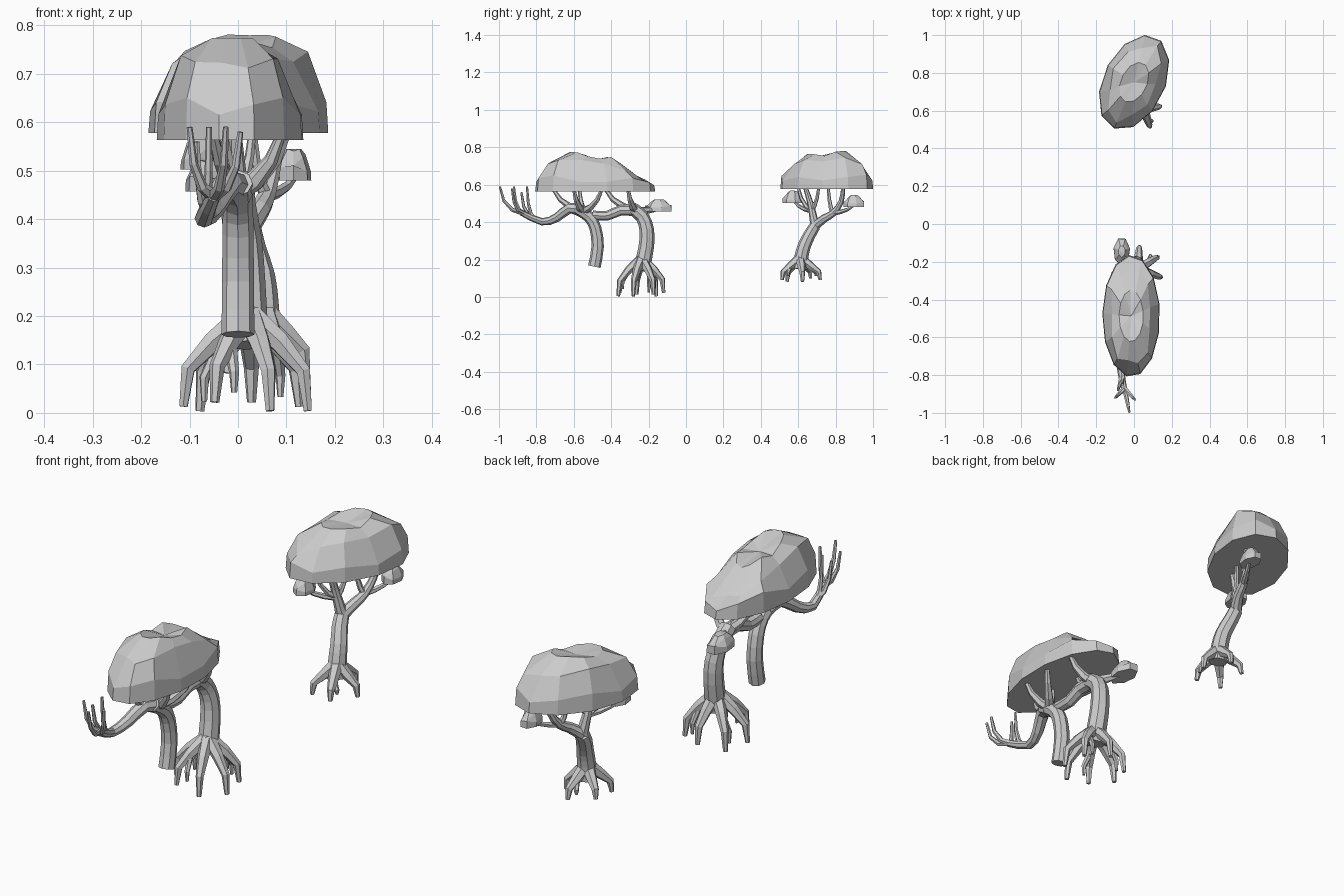
import bpy, bmesh, math
from mathutils import Vector

if "Cube" in bpy.data.objects:
    bpy.data.objects.remove(bpy.data.objects["Cube"])


def make_object(name, bm):
    bmesh.ops.recalc_face_normals(bm, faces=bm.faces)
    me = bpy.data.meshes.new(name)
    bm.to_mesh(me)
    bm.free()
    bpy.context.collection.objects.link(bpy.data.objects.new(name, me))


def bridge(bm, rings):
    for a, b in zip(rings, rings[1:]):
        for k in range(len(a)):
            j = (k + 1) % len(a)
            bm.faces.new((a[k], a[j], b[j], b[k]))


def tube(bm, pts, r0, r1, sides=6):
    """Faceted limb along pts, tapering from r0 to r1."""
    P, ref, rings = [Vector(p) for p in pts], None, []
    for i, p in enumerate(P):
        t = (P[min(i + 1, len(P) - 1)] - P[max(i - 1, 0)]).normalized()
        ref = ref or t.orthogonal()
        u = (ref - t * ref.dot(t)).normalized()
        ref, v = u, t.cross(u)
        r = r0 + (r1 - r0) * i / (len(P) - 1)
        turn = [2 * math.pi * k / sides for k in range(sides)]
        rings.append([bm.verts.new(p + r * (u * math.cos(a) + v * math.sin(a))) for a in turn])
    bridge(bm, rings)
    bm.faces.new(rings[0])
    bm.faces.new(rings[-1])


def rounded(pts):
    """Insert a point on the curve between each pair."""
    P, out = [Vector(p) for p in pts], []
    for i in range(len(P) - 1):
        before, after = P[max(i - 1, 0)], P[min(i + 2, len(P) - 1)]
        out += [P[i], (9 * (P[i] + P[i + 1]) - before - after) / 16]
    return out + [P[-1]]


def limb(name, pts, r0, r1, sides=8):
    bm = bmesh.new()
    tube(bm, rounded(pts), r0, r1, sides)
    make_object(name, bm)


def branches(name, start, tips, r0, r1, spread=.12):
    """Limbs from one fork that swing outward before rising to their tips."""
    bm, a = bmesh.new(), Vector(start)
    for tip in tips:
        d = Vector(tip) - a
        bow = Vector((d.x, d.y, -d.z)) * spread
        path = [a + d * t + bow * 4 * t * (1 - t) for t in (0, .3, .65, 1)]
        tube(bm, path, r0, r1)
    make_object(name, bm)


def height(profile, t):
    """Linear lookup on evenly spaced heights, t from 0 to 1."""
    f = min(max(t, 0), 1) * (len(profile) - 1)
    i = min(int(f), len(profile) - 2)
    return profile[i] + (profile[i + 1] - profile[i]) * (f - i)


def canopy(name, centre, rx, ry, tilt, profile, rim, n=12):
    """Flat-bottomed faceted dome whose crest follows a lengthwise profile."""
    bm, c, rings = bmesh.new(), Vector(centre), []
    span = math.hypot(rx * math.sin(tilt), ry * math.cos(tilt))

    def vert(x, y, z):
        return bm.verts.new(c + Vector((x, y, z)))
    for scale, f in ((1, 0), (.98, None), (.73, .83), (.42, 1)):
        ring = []
        for i in range(n):
            a, wob = 2 * math.pi * i / n + .2, (-1, .2, 1)[i % 3]
            s = scale * (1 + (.09 * wob if f == .83 else 0))
            px, py = rx * s * math.cos(a), ry * s * math.sin(a)
            if f == .83:
                py *= 1.1
            x = px * math.cos(tilt) - py * math.sin(tilt)
            y = px * math.sin(tilt) + py * math.cos(tilt)
            h = height(profile, .5 + y / span / 2)
            ring.append(vert(x, y, min(rim * (1 + .25 * wob), h) if f is None else h * f))
        rings.append(ring)
    bridge(bm, rings)
    bm.faces.new(rings[0])
    top = vert(0, 0, height(profile, .5))
    for k in range(n):
        bm.faces.new((rings[-1][k], rings[-1][(k + 1) % n], top))
    make_object(name, bm)


def roots(name, crown, centre, rx, ry, count, r, phase, step):
    """Ring of arched roots, some with a rootlet."""
    bm, c = bmesh.new(), Vector(crown)
    for i in range(count):
        a = 2 * math.pi * i / count + phase
        e = Vector(centre) + Vector((rx * math.cos(a), ry * math.sin(a), .009 * (i % 3)))
        d = e - c
        knee = c + Vector((d.x * .55, d.y * .55, d.z * .18))
        shin = c + Vector((d.x * .93, d.y * .93, d.z * .52))
        tube(bm, [c + Vector((0, 0, .03)), knee, shin, e], r * 1.4, r * .45)
        if i % step == 1:
            side = c + Vector((d.x * .75 - d.y * .2, d.y * .75 + d.x * .2, d.z * .6))
            tube(bm, [knee, side, (side.x, side.y, e.z + .02)], r * .7, r * .3)
    make_object(name, bm)


# Foliage: two big domes and three small clumps
canopy("front_canopy", (-.015, -.487, .563), .153, .324, 0, (.09, .19, .212, .21, .17, .188, .135, .08, .03), .07, 13)
canopy("back_canopy", (0, .75, .578), .165, .267, -.44, (.05, .15, .185, .185, .175, .205, .2, .165, .06), .06, 11)
clump = (.03, .065, .065, .03)
canopy("front_small_canopy", (-.065, -.145, .457), .045, .075, 0, clump, .03, 7)
canopy("back_small_canopy_low", (.115, .9, .48), .037, .058, 0, clump, .025, 7)
canopy("back_small_canopy_high", (-.08, .573, .503), .04, .057, 0, clump, .02, 7)

# Rooted front trunk, its arch, and the hanging trunk
front_fork, mid_fork = (0, -.27, .46), (0, -.55, .455)
limb("front_trunk", [(.02, -.238, .14), (.015, -.212, .27), (.01, -.21, .36), (0, -.235, .43), (0, -.29, .475)], .044, .034)
limb("arch_bough", [front_fork, (0, -.35, .463), (0, -.42, .435), (0, -.5, .438)], .03, .024)
limb("hanging_trunk", [(0, -.49, .162), (0, -.472, .27), (0, -.485, .37), (0, -.52, .43), (0, -.59, .475)], .034, .03)
limb("drooping_bough", [mid_fork, (-.02, -.62, .475), (-.05, -.69, .425), (-.07, -.77, .402), (-.05, -.88, .45)], .034, .015)
roots("front_roots", (.02, -.238, .175), (.018, -.245, .004), .132, .126, 7, .021, -.3, 2)

# Bare twigs fanning from the drooping bough, and boughs up to the foliage
branches("bare_twigs_outer", (-.05, -.87, .447), [(-.025, -.995, .59), (.005, -.93, .58), (-.1, -.92, .59)], .014, .006, .2)
branches("bare_twigs_inner", (-.065, -.81, .42), [(-.06, -.85, .59), (-.085, -.88, .56)], .013, .006, .2)
branches("middle_branches", mid_fork, [(-.05, -.71, .575), (.09, -.6, .575), (.1, -.45, .575), (-.03, -.57, .575)], .023, .009)
branches("front_branches", front_fork, [(-.05, -.43, .575), (.09, -.31, .575), (-.06, -.15, .47)], .024, .01)

# Leaning back trunk, forked boughs and side branches
back_fork = (.018, .69, .38)
limb("back_trunk", [(.05, .61, .15), (.047, .618, .22), (.042, .635, .28), (.025, .665, .34), back_fork], .04, .03)
limb("back_bough_left", [back_fork, (.01, .68, .43), (0, .665, .5), (-.005, .64, .58)], .026, .012)
limb("back_bough_right", [back_fork, (.045, .74, .42), (.06, .79, .45), (.075, .83, .51), (.09, .84, .58)], .026, .011)
branches("back_left_branches", (.003, .67, .46), [(-.08, .58, .51), (.03, .71, .585), (-.05, .6, .585)], .014, .008)
branches("back_right_branches", (.058, .785, .447), [(.115, .89, .485), (.03, .76, .585)], .014, .008)
roots("back_roots", (.05, .61, .18), (.048, .612, .082), .093, .108, 5, .02, .1, 3)
